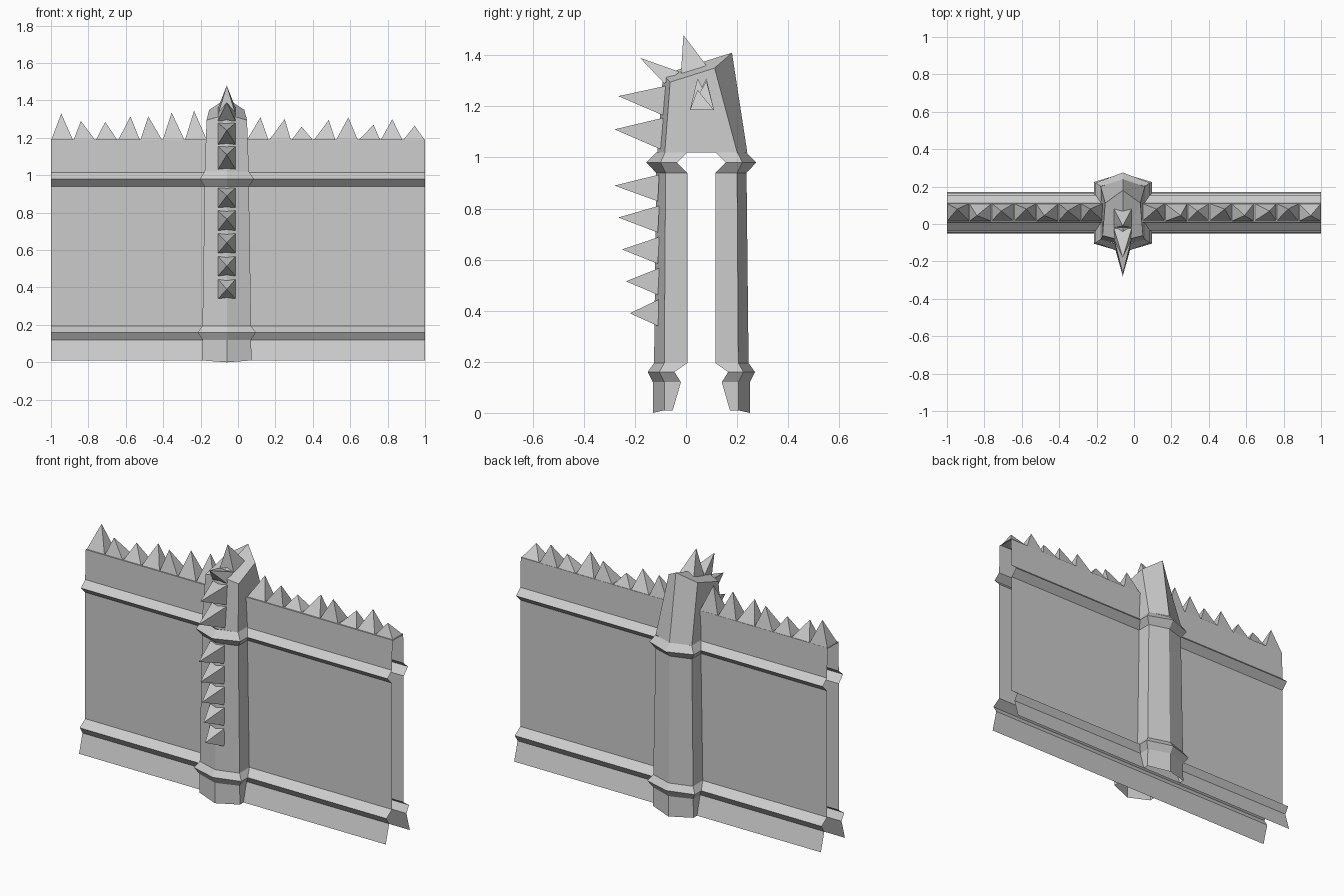
import bpy, bmesh

if "Cube" in bpy.data.objects:
    bpy.data.objects.remove(bpy.data.objects["Cube"])

CX, CY = -0.06, 0.06   # column axis in x, wall mid-plane in y


def make(name, verts, faces):
    me = bpy.data.meshes.new(name)
    me.from_pydata(verts, [], faces)
    bm = bmesh.new()
    bm.from_mesh(me)
    bmesh.ops.recalc_face_normals(bm, faces=bm.faces)
    bm.to_mesh(me)
    bm.free()
    ob = bpy.data.objects.new(name, me)
    bpy.context.collection.objects.link(ob)
    return ob


def loft(name, rows):
    """Skin open rows of points that all have the same length."""
    n = len(rows[0])
    verts = [p for r in rows for p in r]
    faces = [(i * n + j, i * n + j + 1, (i + 1) * n + j + 1, (i + 1) * n + j)
             for i in range(len(rows) - 1) for j in range(n - 1)]
    return make(name, verts, faces)


def spikes(name, items):
    """Each item is (four base corners, tip)."""
    verts, faces = [], []
    for base, tip in items:
        k = len(verts)
        verts += list(base) + [tip]
        faces += [(k + i, k + (i + 1) % 4, k + 4) for i in range(4)]
    return make(name, verts, faces)


# Wall: one hollow skin, open at the ends and underneath (offset from mid-plane, z)
half = [(0.112, 0.01), (0.08, 0.12), (0.105, 0.16), (0.055, 0.195),
        (0.055, 0.94), (0.095, 0.98), (0.055, 1.015), (0.05, 1.19)]
profile = [(CY - o, z) for o, z in half] + [(CY + o, z) for o, z in reversed(half)]
loft("wall", [[(x, y, z) for y, z in profile] for x in (-1, 1)])

# Column halves: z, half width, ridge offset, side offset, offset where it meets the wall
levels = [(0.01, 0.132, 0.19, 0.145, 0.112),
          (0.12, 0.13, 0.19, 0.145, 0.08),
          (0.16, 0.155, 0.21, 0.165, 0.105),
          (0.195, 0.13, 0.185, 0.145, 0.055),
          (0.94, 0.118, 0.177, 0.14, 0.055),
          (0.98, 0.145, 0.215, 0.16, 0.095),
          (1.02, 0.118, 0.175, 0.142, 0.055)]
for name, s in (("front_column", -1), ("back_column", 1)):
    rows = []
    for i, (z, w, r, d, inn) in enumerate(levels):
        rows.append([(CX - w, CY + s * inn, z), (CX - w, CY + s * d, z),
                     (CX, CY + s * r, 0 if i == 0 else z),
                     (CX + w, CY + s * d, z), (CX + w, CY + s * inn, z)])
    loft(name, rows)

# Column head: six-sided block with a roof rising towards the back
low = [(0, -0.112, 1.02), (0.118, -0.083, 1.02), (0.118, 0.2, 1.02),
       (0, 0.24, 1.02), (-0.118, 0.2, 1.02), (-0.118, -0.083, 1.02)]
top = [(0, -0.09, 1.325), (0.108, -0.062, 1.295), (0.094, 0.112, 1.35),
       (0, 0.18, 1.41), (-0.094, 0.112, 1.35), (-0.108, -0.062, 1.295)]
pts = [(CX + x, y, z) for x, y, z in low + top]
sides = [(i, (i + 1) % 6, (i + 1) % 6 + 6, i + 6) for i in range(6)]
make("column_head", pts, sides + [(6, 7, 8), (6, 8, 9), (6, 9, 10), (6, 10, 11)])

# Spikes up the column: base start (y, z), base end (y, z), tip (y, z)
lower = [((-0.11, 0.34 + 0.122 * i), (-0.105, 0.445 + 0.122 * i),
          (-0.22 - 0.015 * i, 0.39 + 0.125 * i)) for i in range(5)]
upper = [((-0.095, 1.03), (-0.09, 1.155), (-0.28, 1.11)),
         ((-0.09, 1.165), (-0.08, 1.28), (-0.265, 1.24)),
         ((-0.085, 1.29), (-0.025, 1.335), (-0.18, 1.39)),
         ((-0.02, 1.325), (0.08, 1.36), (-0.01, 1.48))]
items = []
for (y0, z0), (y1, z1), (ty, tz) in lower + upper:
    a, b = CX - 0.047, CX + 0.047
    items.append(([(a, y0, z0), (b, y0, z0), (b, y1, z1), (a, y1, z1)], (CX, ty, tz)))
spikes("column_spikes", items)

# Spikes along the wall top: tip x and z, spread over equal bases on each side
left = [(-0.945, 1.33), (-0.84, 1.29), (-0.71, 1.285), (-0.575, 1.315),
        (-0.48, 1.315), (-0.355, 1.335), (-0.235, 1.345)]
right = [(0.12, 1.31), (0.25, 1.30), (0.34, 1.26), (0.485, 1.295),
         (0.59, 1.31), (0.725, 1.27), (0.825, 1.30), (0.945, 1.265)]
for name, x0, x1, tips in (("left_wall_spikes", -1, -0.165, left),
                           ("right_wall_spikes", 0.045, 1, right)):
    step = (x1 - x0) / len(tips)
    items = []
    for i, (tx, tz) in enumerate(tips):
        a, b = x0 + i * step, x0 + (i + 1) * step
        items.append(([(a, 0.015, 1.185), (b, 0.015, 1.185), (b, 0.11, 1.185),
                       (a, 0.11, 1.185)], (tx, 0.06 + (0.02, -0.015, 0.01)[i % 3], tz)))
    spikes(name, items)
